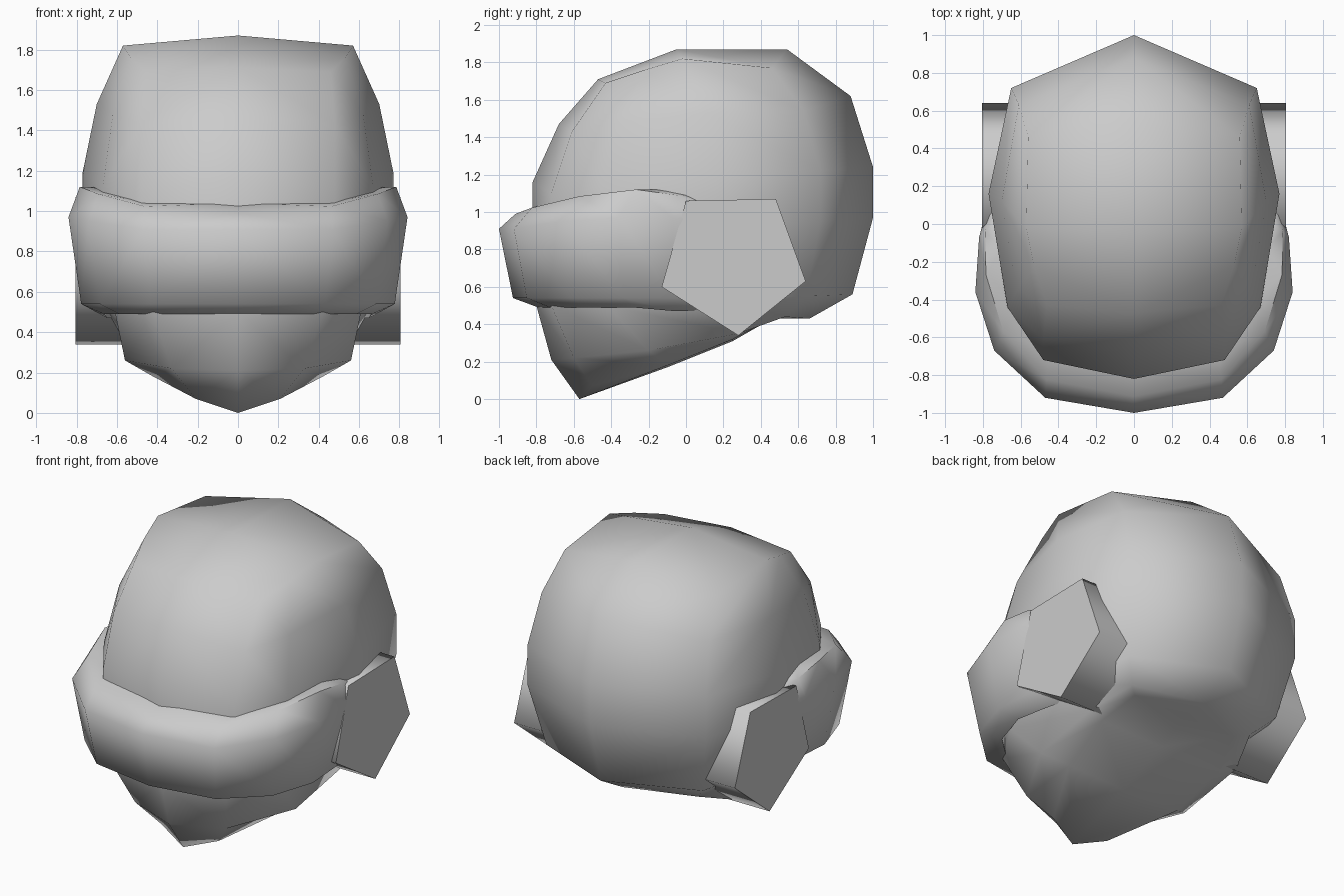
import bpy, bmesh, math
from mathutils import Vector

if "Cube" in bpy.data.objects:
    bpy.data.objects.remove(bpy.data.objects["Cube"])


def finish(bm, name, angle=80):
    bmesh.ops.remove_doubles(bm, verts=bm.verts, dist=0.001)
    bmesh.ops.recalc_face_normals(bm, faces=bm.faces)
    me = bpy.data.meshes.new(name)
    bm.to_mesh(me)
    bm.free()
    ob = bpy.data.objects.new(name, me)
    bpy.context.collection.objects.link(ob)
    bpy.ops.object.select_all(action='DESELECT')
    bpy.context.view_layer.objects.active = ob
    ob.select_set(True)
    bpy.ops.object.shade_smooth_by_angle(angle=math.radians(angle))
    return ob


def skin(bm, rows, extra=()):
    """Bridge equal-length rows of points, add extra faces, mirror across x."""
    vs = [[bm.verts.new(p) for p in r] for r in rows]
    for a, b in zip(vs, vs[1:]):
        for i in range(len(a) - 1):
            bm.faces.new((a[i], a[i + 1], b[i + 1], b[i]))
    for pts in extra:
        bm.faces.new([bm.verts.new(p) for p in pts])
    bmesh.ops.remove_doubles(bm, verts=bm.verts, dist=0.001)
    bmesh.ops.mirror(bm, geom=bm.verts[:] + bm.edges[:] + bm.faces[:],
                     axis='X', merge_dist=0.001)


# Head: half rings from front centre round to back centre, top to bottom
crown = [(0, -.47, 1.71), (.46, -.43, 1.69), (.53, -.22, 1.76),
         (.57, -.02, 1.82), (.56, .46, 1.77), (0, .54, 1.87)]
upper = [(0, -.68, 1.47), (.48, -.61, 1.43), (.62, -.35, 1.48),
         (.70, .12, 1.53), (.61, .63, 1.54), (0, .88, 1.62)]
brow = [(0, -.82, 1.16), (.48, -.72, 1.10), (.67, -.44, 1.12),
        (.77, .16, 1.19), (.65, .72, 1.22), (0, 1.0, 1.24)]
temple = [(x, y, z - .27) for x, y, z in brow]
cheek = [(0, -.80, .50), (.42, -.72, .50), (.61, -.42, .50),
         (.68, .15, .54), (.57, .64, .55), (0, .89, .56)]
jaw = [(0, -.72, .21), (.33, -.60, .22), (.56, -.20, .26),
       (.56, .28, .35), (.46, .53, .44), (0, .66, .43)]
chin = [(0, -.57, 0), (.21, -.50, .07), (.42, -.10, .18),
        (.46, .25, .32), (.38, .46, .43), (0, .66, .43)]
apex = (0, -.05, 1.87)
caps = [(crown[0], crown[1], crown[2], apex), (crown[2], crown[3], apex),
        (apex, crown[3], crown[4], crown[5])]
mid = [chin[0], (0, -.10, .17), (0, .25, .31), (0, .46, .43)]
caps += [(chin[0], chin[1], chin[2], mid[1]),
         (mid[1], chin[2], chin[3], mid[2]),
         (mid[2], chin[3], chin[4], mid[3]),
         (mid[3], chin[4], chin[5])]
bm = bmesh.new()
skin(bm, [crown, upper, brow, temple, cheek, jaw, chin], caps)
finish(bm, "head")

# Visor: wraparound band, each station = outer xy, inner xy, rim z, top z
stations = [((0, -1.0), (0, -.78), .91, 1.04),
            ((.47, -.92), (.45, -.68), .91, 1.045),
            ((.74, -.67), (.62, -.42), .95, 1.09),
            ((.84, -.36), (.70, -.13), .97, 1.12),
            ((.82, -.07), (.74, .00), .97, 1.09),
            ((.77, .12), (.70, .14), .95, 1.04)]
rows = []
for o, i, zr, zt in stations:
    o, i = Vector(o), Vector(i)
    top, low, inner = o.lerp(i, .4), o * .925, o * .79
    rows.append([(*i, zt - .02), (*top, zt - .05 + o.x * .06), (*o, zr),
                 (*low, .54), (*inner, .49 if o.y < -.1 else .47), (*i, zt - .02)])
    rows[-1][0] = rows[-1][-1] = (*i, zt)
bm = bmesh.new()
skin(bm, rows)
finish(bm, "visor", 60)

# Ear cups: one five-sided bar running through the head
pent = [(0, 1.06), (.48, 1.07), (.64, .63), (.28, .34), (-.13, .60)]
bm = bmesh.new()
face = bm.faces.new([bm.verts.new((-.805, y, z)) for y, z in pent])
ext = bmesh.ops.extrude_face_region(bm, geom=[face], use_keep_orig=True)
bmesh.ops.translate(bm, vec=(1.61, 0, 0),
                    verts=[v for v in ext['geom'] if isinstance(v, bmesh.types.BMVert)])
finish(bm, "ear_cups")
